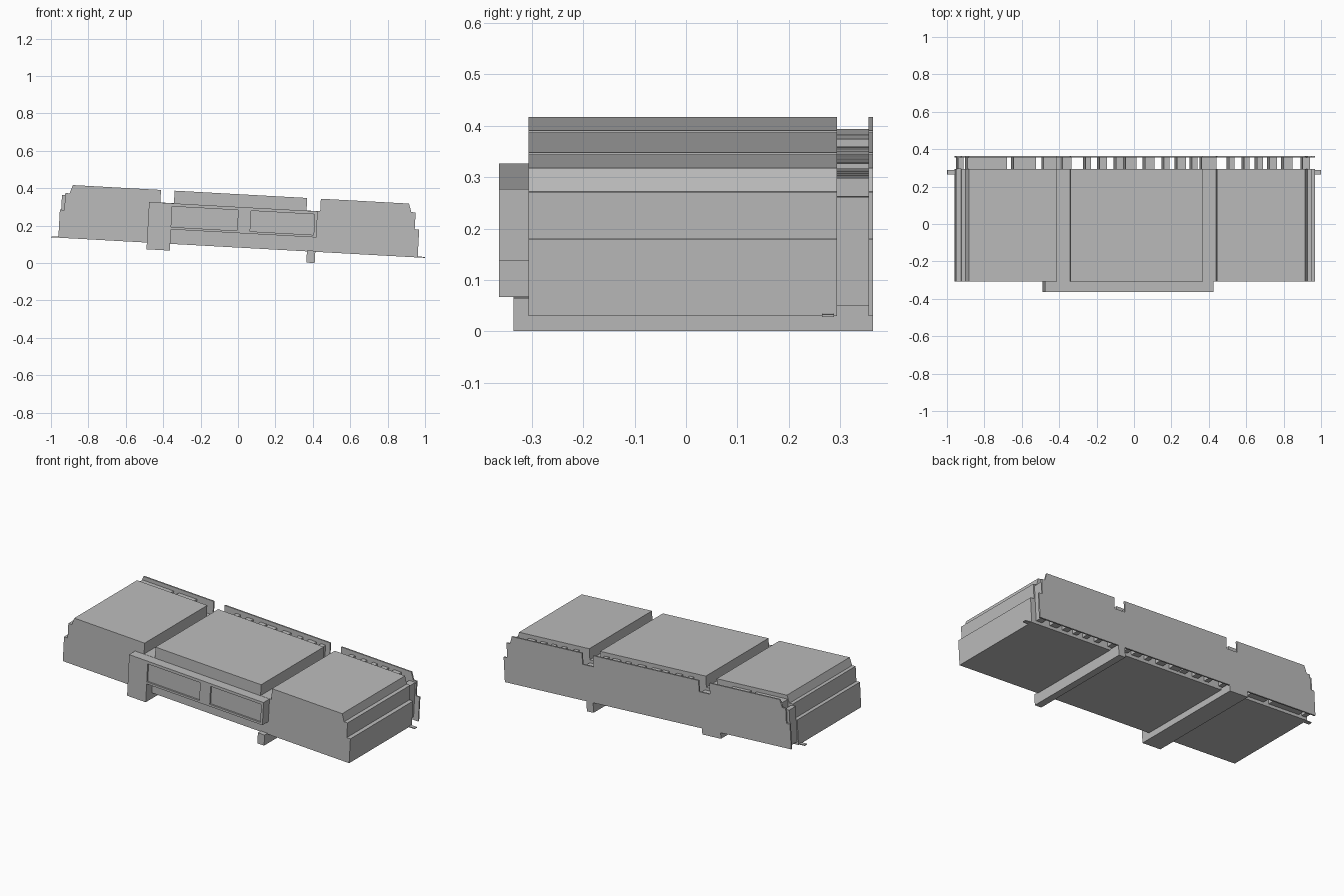
import bpy, bmesh, math
from mathutils import Matrix

cube = bpy.data.objects.get("Cube")
if cube:
    bpy.data.objects.remove(cube)

grey = bpy.data.materials.new("plain grey")
grey.use_nodes = True
grey.diffuse_color = (0.5, 0.5, 0.5, 1)
grey.node_tree.nodes["Principled BSDF"].inputs["Base Color"].default_value = (0.5, 0.5, 0.5, 1)

# The whole assembly leans slightly down towards +x
LEAN = Matrix.Translation((0, 0, 0.083)) @ Matrix.Rotation(math.radians(3.15), 4, 'Y')


def extrude(name, outline, y0, y1):
    """Extrude an x-z outline from y0 to y1, then lean it."""
    bm = bmesh.new()
    face = bm.faces.new([bm.verts.new((x, y0, z)) for x, z in outline])
    new = bmesh.ops.extrude_face_region(bm, geom=[face])["geom"]
    bmesh.ops.translate(bm, vec=(0, y1 - y0, 0),
                        verts=[g for g in new if isinstance(g, bmesh.types.BMVert)])
    bmesh.ops.recalc_face_normals(bm, faces=bm.faces)
    bm.transform(LEAN)
    mesh = bpy.data.meshes.new(name)
    bm.to_mesh(mesh)
    bm.free()
    mesh.materials.append(grey)
    obj = bpy.data.objects.new(name, mesh)
    bpy.context.collection.objects.link(obj)
    return obj


def block(name, x0, x1, y0, y1, z0, z1):
    return extrude(name, [(x0, z0), (x1, z0), (x1, z1), (x0, z1)], y0, y1)


# Stepped ends and two channels across the top, mirrored about the middle
half = [(0.962, 0), (0.962, 0.15), (0.938, 0.15), (0.938, 0.24), (0.915, 0.24),
        (0.9, 0.285), (0.428, 0.285), (0.428, 0.218), (0.355, 0.218), (0.355, 0.285)]
profile = half + [(-x, z) for x, z in reversed(half)]

BACK, PLATE, REAR = 0.294, 0.355, 0.364
FRONT, FACE = -0.307, -0.364
extrude("main_body", profile, FRONT, BACK)
extrude("back_plate", profile, PLATE, REAR)

# Ribs holding the back plate away from the body: centre and width
ribs = [(-0.94, 0.03), (-0.88, 0.05), (-0.78, 0.17), (-0.6, 0.12), (-0.46, 0.07),
        (-0.37, 0.05), (-0.26, 0.03), (-0.18, 0.04), (-0.09, 0.04), (-0.03, 0.06),
        (0.07, 0.05), (0.16, 0.03), (0.24, 0.05), (0.31, 0.03), (0.39, 0.08),
        (0.51, 0.03), (0.59, 0.03), (0.66, 0.03), (0.73, 0.04), (0.81, 0.05), (0.91, 0.04)]
for i, (x, w) in enumerate(ribs):
    top = 0.2 if 0.34 < abs(x) < 0.48 else 0.23 if abs(x) > 0.88 else 0.262
    block(f"back_rib_{i + 1}", x - w / 2, x + w / 2, BACK, PLATE, 0.018, top)

# Ridges under the body, running front to back
block("right_bottom_ridge", -0.488, -0.363, FRONT, REAR, -0.036, 0.01)
block("left_bottom_ridge", 0.369, 0.414, -0.336, REAR, -0.06, 0.005)

# Front bracket and framed front panel
block("front_bracket", -0.488, -0.363, FACE, FRONT, -0.036, 0.217)
block("front_panel", -0.363, 0.415, FACE + 0.01, FRONT, 0.077, 0.217)
for name, z0, z1 in (("lower", 0.077, 0.09), ("upper", 0.2, 0.217)):
    block(f"panel_{name}_rail", -0.363, 0.415, FACE, FACE + 0.01, z0, z1)
for name, x0, x1 in (("middle", -0.01, 0.06), ("end", 0.4, 0.415)):
    block(f"panel_{name}_post", x0, x1, FACE, FACE + 0.01, 0.09, 0.2)

# Thin tabs sticking out of both ends near the back
for name, side in (("left", 1), ("right", -1)):
    x0, x1 = sorted((side * 0.955, side))
    block(f"{name}_end_tab", x0, x1, 0.265, 0.288, 0, 0.005)
